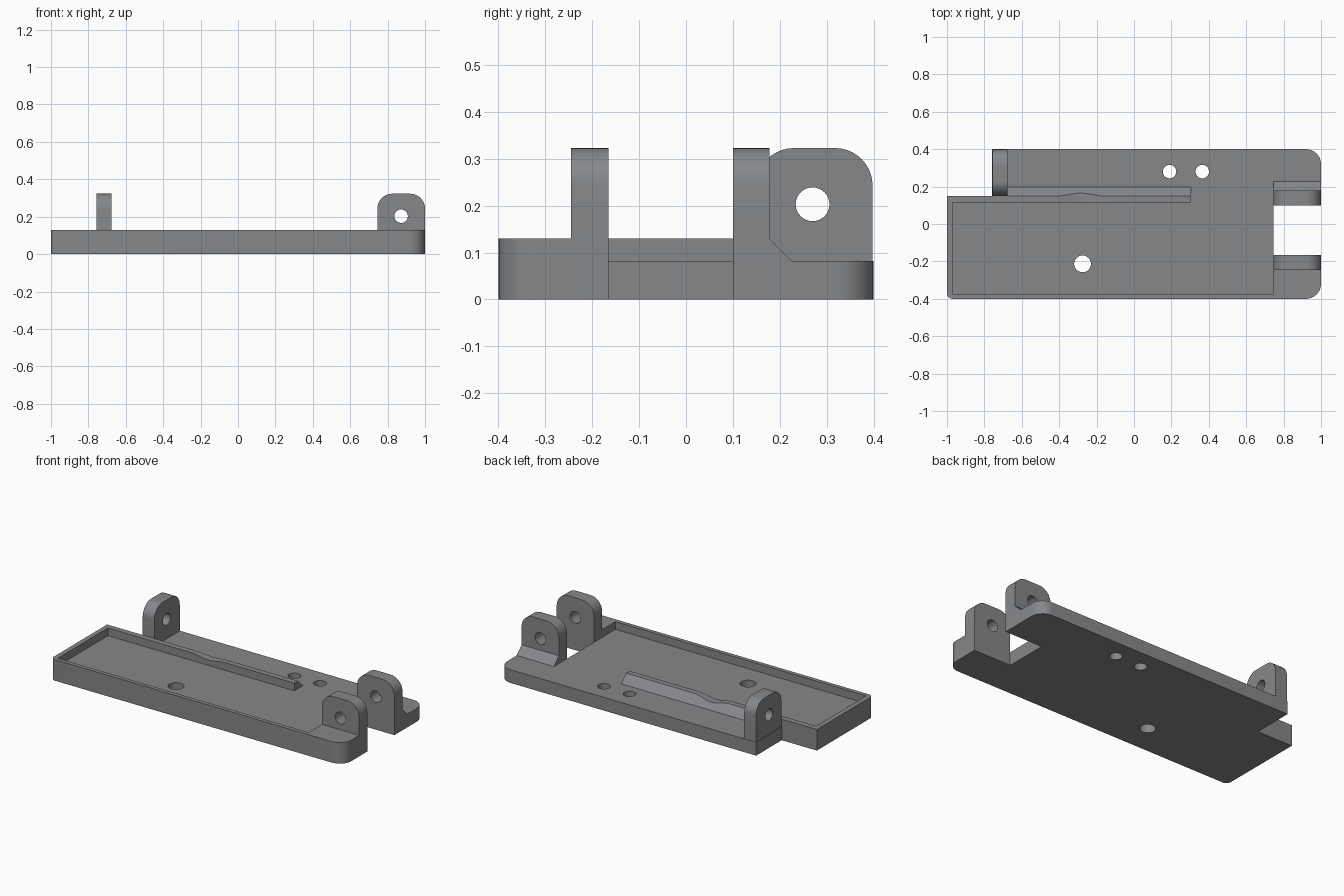
import bpy, bmesh, math
from mathutils import Vector

if "Cube" in bpy.data.objects:
    bpy.data.objects.remove(bpy.data.objects["Cube"], do_unlink=True)

FLOOR, RIM, TOP = 0.082, 0.13, 0.323

grey = bpy.data.materials.new("grey plastic")
grey.use_nodes = True
colour = (0.235, 0.245, 0.255, 1)
grey.diffuse_color = colour
grey.node_tree.nodes["Principled BSDF"].inputs["Base Color"].default_value = colour


def finish(name, bm):
    """Turn a bmesh into a finished grey object."""
    bmesh.ops.remove_doubles(bm, verts=bm.verts, dist=0.0002)
    bmesh.ops.recalc_face_normals(bm, faces=bm.faces)
    mesh = bpy.data.meshes.new(name)
    bm.to_mesh(mesh)
    bm.free()
    mesh.materials.append(grey)
    obj = bpy.data.objects.new(name, mesh)
    bpy.context.collection.objects.link(obj)
    bpy.ops.object.select_all(action='DESELECT')
    obj.select_set(True)
    bpy.context.view_layer.objects.active = obj
    bpy.ops.object.shade_smooth_by_angle(angle=math.radians(30))
    return obj


def rounded(corners, steps=10):
    """Outline points from (u, v, radius) corners; square corners omit the radius."""
    pts = []
    for i, corner in enumerate(corners):
        p = Vector(corner[:2])
        if len(corner) == 2:
            pts.append(p)
            continue
        a = (Vector(corners[i - 1][:2]) - p).normalized()
        b = (Vector(corners[(i + 1) % len(corners)][:2]) - p).normalized()
        for k in range(steps + 1):
            t = math.pi / 2 * k / steps
            pts.append(p + corner[2] * (a * (1 - math.sin(t)) + b * (1 - math.cos(t))))
    return pts


def circle(u, v, r, n=32):
    return [Vector((u + r * math.cos(math.tau * k / n), v + r * math.sin(math.tau * k / n)))
            for k in range(n)]


def prism(name, corners, start, end, axis='Z', holes=()):
    """Extrude a filled outline with round holes along an axis."""
    curve = bpy.data.curves.new(name, 'CURVE')
    curve.dimensions = '2D'
    curve.fill_mode = 'BOTH'
    curve.extrude = (end - start) / 2
    for loop in [rounded(corners)] + [circle(*h) for h in holes]:
        spline = curve.splines.new('POLY')
        spline.points.add(len(loop) - 1)
        for point, p in zip(spline.points, loop):
            point.co = (p.x, p.y, 0, 1)
        spline.use_cyclic_u = True
    temp = bpy.data.objects.new(name + " outline", curve)
    bpy.context.collection.objects.link(temp)
    deps = bpy.context.evaluated_depsgraph_get()
    mesh = bpy.data.meshes.new_from_object(temp.evaluated_get(deps))
    bm = bmesh.new()
    bm.from_mesh(mesh)
    bpy.data.objects.remove(temp, do_unlink=True)
    bpy.data.curves.remove(curve)
    bpy.data.meshes.remove(mesh)
    for vert in bm.verts:
        u, v, w = vert.co
        w += (start + end) / 2
        vert.co = {'X': (w, u, v), 'Y': (u, w, v), 'Z': (u, v, w)}[axis]
    return finish(name, bm)


# Floor plate with hinge notch and screw holes
prism("floor_plate",
      [(-1, -0.4, 0.03), (1, -0.4, 0.08), (1, -0.165), (0.745, -0.165), (0.745, 0.1),
       (1, 0.1), (1, 0.4, 0.08), (-0.76, 0.4), (-0.76, 0.15), (-1, 0.15)],
      0, FLOOR,
      holes=[(-0.275, -0.213, 0.045), (0.19, 0.28, 0.036), (0.365, 0.28, 0.036)])

# Raised rim around the tray, widening into the front hinge block
prism("tray_rim",
      [(-1, -0.4, 0.03), (1, -0.4, 0.08), (1, -0.165), (0.745, -0.165), (0.745, -0.375),
       (-0.97, -0.375), (-0.97, 0.115), (-0.68, 0.115), (-0.68, 0.15), (-1, 0.15)],
      FLOOR, RIM)


# Upright lugs with rounded tops and pin holes
def lug(name, left, right, bottom, start, end, axis, hole):
    prism(name, [(left, bottom), (right, bottom), (right, TOP, 0.08), (left, TOP, 0.08)],
          start, end, axis, [(hole, 0.203, 0.036)])


lug("front_hinge_lug", 0.745, 1, RIM, -0.245, -0.165, 'Y', 0.872)
lug("back_hinge_lug", 0.745, 1, FLOOR, 0.1, 0.178, 'Y', 0.872)
lug("end_lug", 0.15, 0.398, FLOOR, -0.757, -0.677, 'X', 0.27)

# Sloped foot behind the back hinge lug
prism("hinge_lug_foot", [(0.178, FLOOR), (0.226, FLOOR), (0.178, RIM)], 0.745, 1, 'X')

# Rail with a sloped back and a shallow dip in its top
bm = bmesh.new()
rings = []
dip_start, dip_end, steps = -0.41, -0.16, 20
stations = [dip_start + (dip_end - dip_start) * k / steps for k in range(steps + 1)]
for x in [-0.68] + stations + [0.305]:
    t = min(max((x - dip_start) / (dip_end - dip_start), 0), 1)
    h = RIM - 0.0075 * (1 - math.cos(math.tau * t))
    section = [(0.115, FLOOR), (0.115, h), (0.198 - (h - FLOOR), h), (0.198, FLOOR)]
    rings.append([bm.verts.new((x, y, z)) for y, z in section])
for a, b in zip(rings, rings[1:]):
    for k in range(4):
        n = (k + 1) % 4
        bm.faces.new((a[k], a[n], b[n], b[k]))
bm.faces.new(rings[0])
bm.faces.new(rings[-1])
finish("dipped_rail", bm)
